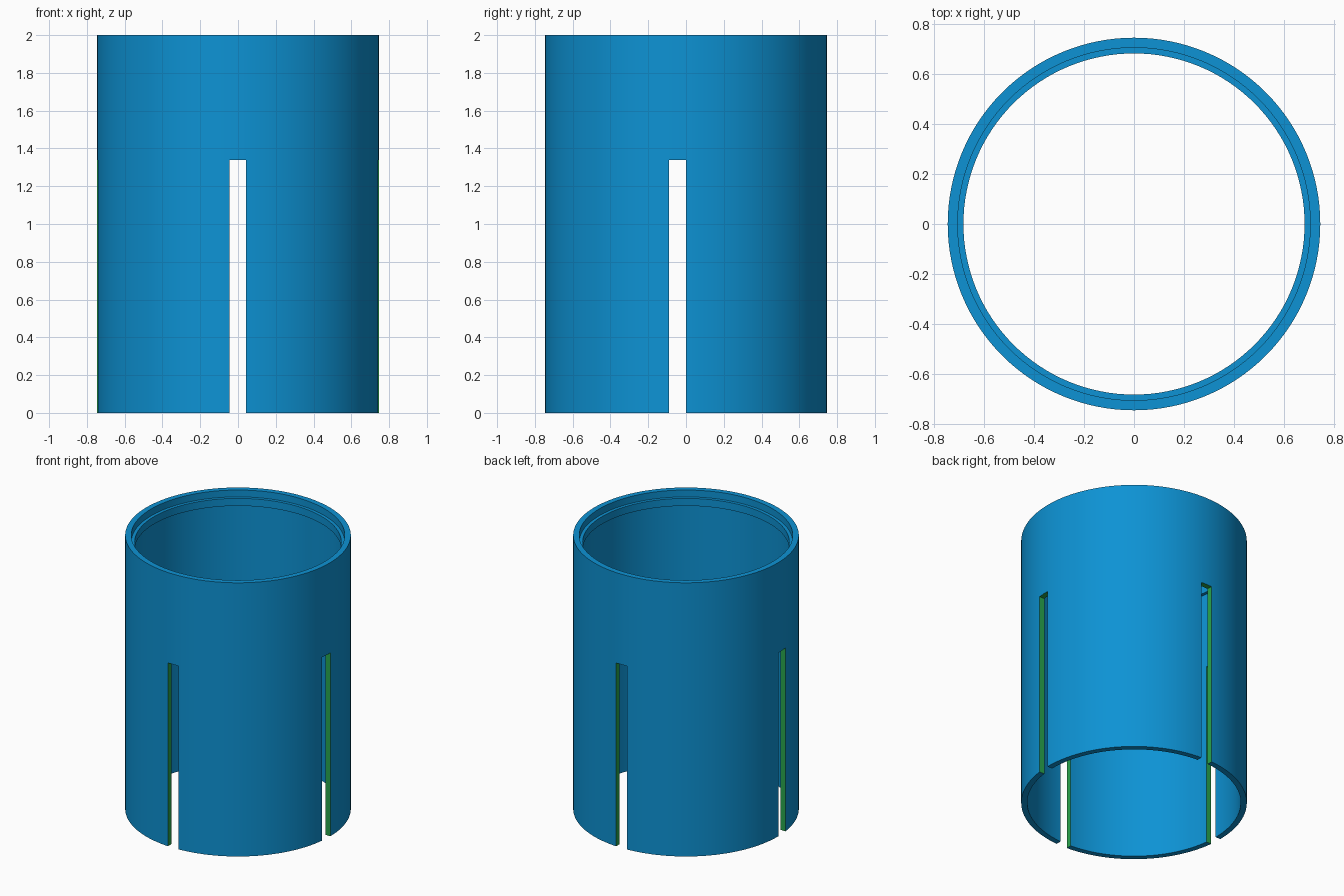
import bpy, bmesh, math
from mathutils import Vector

if "Cube" in bpy.data.objects:
    bpy.data.objects.remove(bpy.data.objects["Cube"])

R_OUT, R_WALL, R_LIP = 0.747, 0.707, 0.684
SLOT_TOP = 1.34
SEGMENTS = 128


def material(name, color):
    m = bpy.data.materials.new(name)
    m.diffuse_color = (*color, 1)
    m.use_nodes = True
    m.node_tree.nodes["Principled BSDF"].inputs["Base Color"].default_value = m.diffuse_color
    return m


blue = material("blue", (0.004, 0.29, 0.66))
green = material("slot green", (0.022, 0.38, 0.075))

# Sleeve: closed wall profile with an inner lip just below the rim, spun round z
profile = [(R_OUT, 0), (R_OUT, 2), (R_WALL, 2), (R_WALL, 1.95),
           (R_LIP, 1.95), (R_LIP, 1.895), (R_WALL, 1.895), (R_WALL, 0)]
bm = bmesh.new()
rings = []
for i in range(SEGMENTS):
    a = 2 * math.pi * i / SEGMENTS
    rings.append([bm.verts.new((r * math.cos(a), r * math.sin(a), z)) for r, z in profile])
n = len(profile)
for i in range(SEGMENTS):
    p, q = rings[i], rings[(i + 1) % SEGMENTS]
    for j in range(n):
        k = (j + 1) % n
        bm.faces.new((p[j], q[j], q[k], p[k]))
bmesh.ops.recalc_face_normals(bm, faces=bm.faces)
mesh = bpy.data.meshes.new("sleeve")
bm.to_mesh(mesh)
bm.free()
sleeve = bpy.data.objects.new("sleeve", mesh)
bpy.context.collection.objects.link(sleeve)
mesh.materials.append(blue)
mesh.materials.append(green)
bpy.context.view_layer.objects.active = sleeve
sleeve.select_set(True)


# Slots: one bar through front and back, one through both sides
def cut_slot(name, size, x, y):
    bpy.ops.mesh.primitive_cube_add(size=1, location=(x, y, (SLOT_TOP - 0.2) / 2))
    cutter = bpy.context.object
    cutter.name = name
    cutter.scale = (*size, SLOT_TOP + 0.2)
    cutter.hide_render = True
    bpy.context.view_layer.update()
    bpy.ops.object.select_all(action='DESELECT')
    sleeve.select_set(True)
    bpy.context.view_layer.objects.active = sleeve
    mod = sleeve.modifiers.new(name, 'BOOLEAN')
    mod.operation = 'DIFFERENCE'
    mod.solver = 'EXACT'
    mod.object = cutter
    bpy.ops.object.modifier_apply(modifier=mod.name)
    bpy.data.objects.remove(cutter)


cut_slot("front_back_slot", (0.087, 2), -0.001, 0)
cut_slot("side_slot", (2, 0.088), 0, -0.045)

# Smooth round walls with sharp edges
bpy.ops.object.shade_smooth_by_angle(angle=math.radians(30))

# Slot walls and slot tops are green, everything else blue
for f in sleeve.data.polygons:
    radial = Vector((f.center.x, f.center.y, 0)).normalized()
    side = abs(f.normal.z) < 0.5 and abs(f.normal.dot(radial)) < 0.5
    top = f.normal.z < -0.9 and abs(f.center.z - SLOT_TOP) < 0.02
    f.material_index = 1 if side or top else 0
